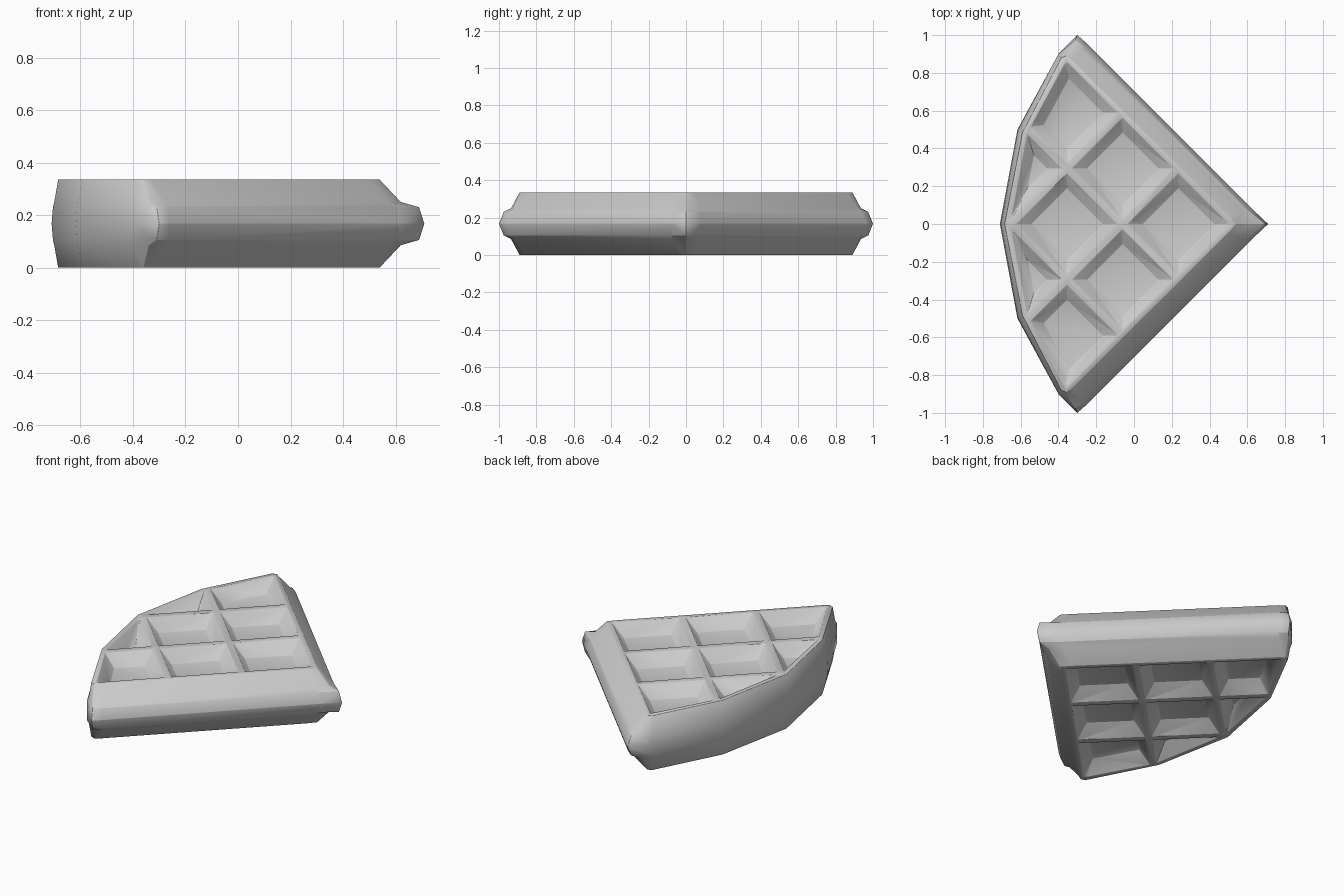
import bpy, bmesh, math
from mathutils import Vector

if "Cube" in bpy.data.objects:
    bpy.data.objects.remove(bpy.data.objects["Cube"])

H = 0.335
DEPTH = 0.075


def make_object(name, bm):
    bmesh.ops.recalc_face_normals(bm, faces=bm.faces)
    mesh = bpy.data.meshes.new(name)
    bm.to_mesh(mesh)
    bm.free()
    obj = bpy.data.objects.new(name, mesh)
    bpy.context.collection.objects.link(obj)
    return obj


# Half outlines from the pointed corner round to the middle of the arc, per height
levels = [
    (0.335, [(.54, 0), (.50, .045), (-.33, .87), (-.36, .89), (-.385, .88), (-.59, .485), (-.685, 0)]),
    (0.250, [(.62, 0), (.57, .075), (-.28, .925), (-.34, .935), (-.395, .89), (-.61, .495), (-.70, 0)]),
    (0.230, [(.69, 0), (.60, .075), (-.265, .94), (-.31, .975), (-.40, .90), (-.613, .50), (-.705, 0)]),
    (0.1675, [(.71, 0), (.625, .08), (-.26, .965), (-.30, 1.0), (-.40, .90), (-.617, .50), (-.71, 0)]),
]
levels += [(H - z, pts) for z, pts in reversed(levels[:-1])]

# Waffle body: stacked outlines, mirrored across the middle
bm = bmesh.new()
rings = []
for z, half in levels:
    full = half + [(x, -y) for x, y in half[-2:0:-1]]
    rings.append([bm.verts.new((x, y, z)) for x, y in full])
for a, b in zip(rings, rings[1:]):
    n = len(a)
    for i in range(n):
        j = (i + 1) % n
        bm.faces.new((a[i], a[j], b[j], b[i]))
bm.faces.new(rings[0])
bm.faces.new(rings[-1])
body = make_object("waffle_quarter", bm)


def clip(poly, normal, limit):
    """Keep the part of a convex polygon where p . normal <= limit."""
    out = []
    for p, q in zip(poly, poly[1:] + poly[:1]):
        dp, dq = p.dot(normal) - limit, q.dot(normal) - limit
        if dp <= 0:
            out.append(p)
        if dp * dq < 0:
            out.append(p.lerp(q, dp / (dp - dq)))
    return out


# Planes of the curved crust: outward normal and distance
arc = []
outline = [Vector(p) for p in ((-.40, .90), (-.617, .50), (-.71, 0), (-.617, -.50), (-.40, -.90))]
for p, q in zip(outline, outline[1:]):
    d = (q - p).normalized()
    normal = Vector((d.y, -d.x))
    if normal.x > 0:
        normal = -normal
    arc.append((normal, normal.dot(p)))


def cell(i, j, inset):
    """Diagonal grid cell, shrunk by inset and trimmed by the curved crust."""
    s, step = 0.53, 0.59
    m = inset * math.sqrt(2)
    u1, u0 = s - i * step - m, s - (i + 1) * step + m
    v1, v0 = s - j * step - m, s - (j + 1) * step + m
    poly = [Vector(((u + v) / 2, (u - v) / 2))
            for u, v in ((u0, v0), (u1, v0), (u1, v1), (u0, v1))]
    for normal, dist in arc:
        poly = clip(poly, normal, dist - 0.035 - inset)
    return poly


# Tapered pits on both faces
bm = bmesh.new()
for i in range(3):
    for j in range(3):
        floor, mouth = cell(i, j, 0.075), cell(i, j, 0.012)
        if len(floor) < 3:
            continue
        for side in (0, 1):
            verts = []
            for poly, z in ((floor, H - DEPTH), (mouth, H + 0.01)):
                verts += [bm.verts.new((p.x, p.y, H - z if side else z)) for p in poly]
            bmesh.ops.convex_hull(bm, input=verts)
pits = make_object("pit_cutter", bm)
pits.hide_render = True

# Cut the pits, then soften the edges generously
cut = body.modifiers.new("pits", 'BOOLEAN')
cut.operation = 'DIFFERENCE'
cut.solver = 'EXACT'
cut.object = pits
bevel = body.modifiers.new("soft_edges", 'BEVEL')
bevel.width = 0.016
bevel.segments = 1
bevel.limit_method = 'ANGLE'
bevel.angle_limit = math.radians(32)

bpy.ops.object.select_all(action='DESELECT')
body.select_set(True)
bpy.context.view_layer.objects.active = body
bpy.ops.object.convert(target='MESH')
bpy.data.objects.remove(pits)
bpy.ops.object.shade_smooth_by_angle(angle=math.radians(80))
